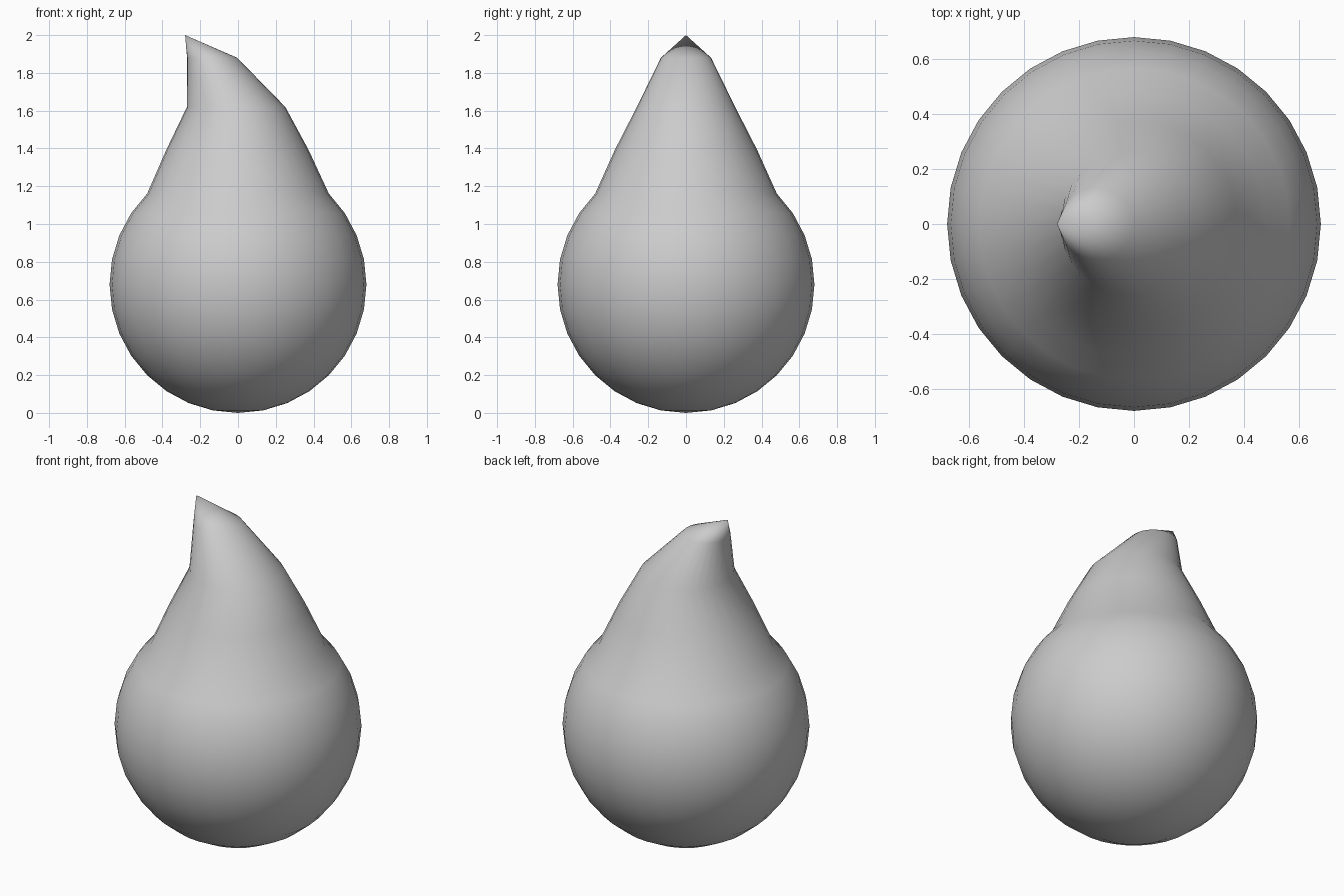
import bpy, bmesh, math

if "Cube" in bpy.data.objects:
    bpy.data.objects.remove(bpy.data.objects["Cube"])

R = 0.68
SEGS, RINGS = 32, 16

bm = bmesh.new()
bmesh.ops.create_uvsphere(bm, u_segments=SEGS, v_segments=RINGS, radius=R)

# Pull the upper rings into a leaning point: ring index from top -> (x shift, new height)
lift = {0: (-0.28, 2.0), 1: (-0.137, 1.88), 2: (-0.01, 1.62), 3: (-0.003, 1.39)}
for v in bm.verts:
    c = max(-1.0, min(1.0, v.co.z / R))
    ring = round(math.acos(c) / (math.pi / RINGS))
    v.co.z += R
    if ring in lift:
        v.co.x += lift[ring][0]
        v.co.z = lift[ring][1]

for f in bm.faces:
    f.smooth = True

# Drop-shaped body
mesh = bpy.data.meshes.new("drop_body")
bm.to_mesh(mesh)
bm.free()
bpy.context.collection.objects.link(bpy.data.objects.new("drop_body", mesh))
